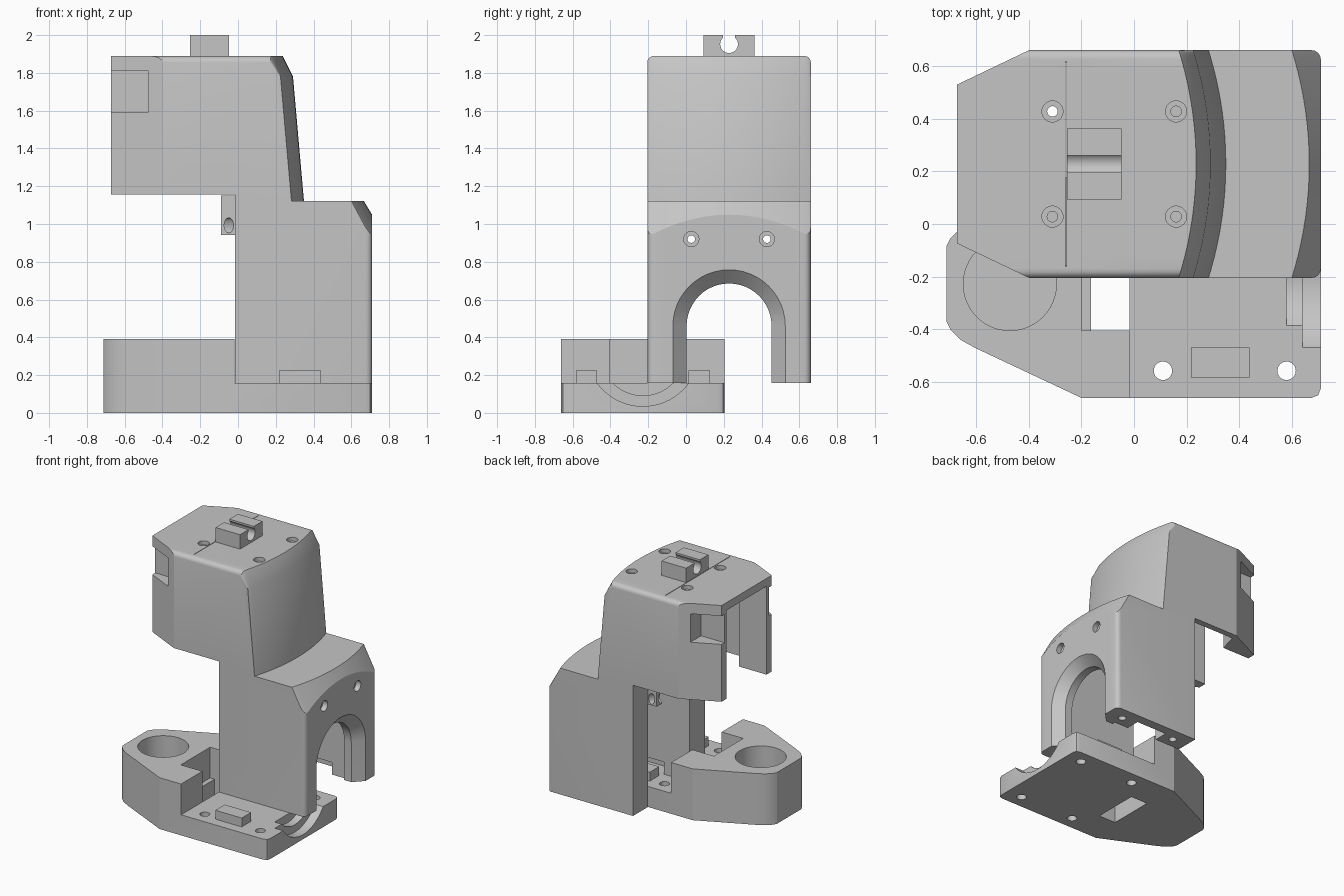
import bpy, bmesh, math
from math import sin, cos, pi, sqrt

cube = bpy.data.objects.get("Cube")
if cube:
    bpy.data.objects.remove(cube, do_unlink=True)

grey = bpy.data.materials.new("plain grey")
grey.use_nodes = True
grey.diffuse_color = (0.56, 0.56, 0.56, 1)
grey.node_tree.nodes["Principled BSDF"].inputs["Base Color"].default_value = (0.56, 0.56, 0.56, 1)


def loft(name, rings):
    """Closed solid through rings with equal point counts."""
    bm = bmesh.new()
    loops = [[bm.verts.new(p) for p in ring] for ring in rings]
    n = len(loops[0])
    for a, b in zip(loops, loops[1:]):
        for i in range(n):
            j = (i + 1) % n
            bm.faces.new((a[i], a[j], b[j], b[i]))
    bm.faces.new(loops[0])
    bm.faces.new(loops[-1])
    bmesh.ops.recalc_face_normals(bm, faces=bm.faces)
    mesh = bpy.data.meshes.new(name)
    bm.to_mesh(mesh)
    bm.free()
    mesh.materials.append(grey)
    obj = bpy.data.objects.new(name, mesh)
    bpy.context.collection.objects.link(obj)
    return obj


def ring(points, axis, level):
    place = {"x": lambda u, v: (level, u, v),
             "y": lambda u, v: (u, level, v),
             "z": lambda u, v: (u, v, level)}[axis]
    return [place(u, v) for u, v in points]


def prism(points, axis, lo, hi, name="cutter"):
    return loft(name, [ring(points, axis, lo), ring(points, axis, hi)])


def box(x0, x1, y0, y1, z0, z1, name="cutter"):
    return prism([(x0, y0), (x1, y0), (x1, y1), (x0, y1)], "z", z0, z1, name)


def circle(u, v, r, s=1.0, n=32):
    return [(u + r * cos(2 * pi * i / n), v + s * r * sin(2 * pi * i / n)) for i in range(n)]


def arch(r):
    arc = [(r * cos(pi * i / 24), 0.46 + r * sin(pi * i / 24)) for i in range(25)]
    return [(r, 0.1)] + arc + [(-r, 0.1)]


def apply_boolean(obj, other):
    mod = obj.modifiers.new("boolean", "BOOLEAN")
    mod.operation = "DIFFERENCE"
    mod.solver = "EXACT"
    mod.object = other
    bpy.context.view_layer.objects.active = obj
    bpy.ops.object.modifier_apply(modifier=mod.name)
    bpy.data.objects.remove(other, do_unlink=True)


def finish(obj, y):
    obj.location.y = y
    bpy.ops.object.select_all(action="DESELECT")
    obj.select_set(True)
    bpy.context.view_layer.objects.active = obj
    bpy.ops.object.shade_smooth_by_angle(angle=math.radians(24))


BODY_Y, BASE_Y, HALF, SPLIT = 0.228, -0.228, 0.433, 0.157

# Body: side profile lofted across the width with a bowed front and rounded sides
def body_ring(y):
    bow = sqrt(1.45 ** 2 - y * y) - sqrt(1.45 ** 2 - HALF ** 2)
    r = 0.035
    d = max(0, r - (HALF - abs(y)))
    e = r - sqrt(r * r - d * d)
    return ring([(-0.672, 1.155), (-0.672, 1.89 - e), (0.17 + bow, 1.89 - e),
                 (0.225 + bow, 1.78), (0.283 + bow, 1.122), (0.60 + bow, 1.122),
                 (0.71 - e, 0.93 + 1.8 * bow + 1.5 * e), (0.71 - e, SPLIT),
                 (-0.015, SPLIT), (-0.015, 1.155)], "y", y)

edge = [HALF - 0.035 * (1 - sin(pi / 8 * k)) for k in range(5)]
stations = [-y for y in reversed(edge)] + [edge[0] * i / 8 for i in range(-7, 8)] + edge
body = loft("body_shell", [body_ring(y) for y in stations])

cuts = []
for s in (-1, 1):
    # Tapered nose and recessed side windows
    cuts.append(prism([(-0.3, s * 0.48), (-0.8, s * 0.241), (-0.8, s * 0.6), (-0.3, s * 0.6)],
                      "z", 1.1, 2))
    cuts.append(box(-0.8, -0.475, *sorted((s * 0.268, s * 0.6)), 1.593, 1.81))
    # Locating pocket and screw holes under each leg
    cuts.append(box(0.2, 0.46, *sorted((s * 0.235, s * 0.36)), 0.1, 0.25))
    for x in (0.11, 0.58):
        cuts.append(prism(circle(x, s * 0.33, 0.028), "z", 0.1, 0.4))
    # Countersunk screw holes in roof and front
    for x in (-0.31, 0.16):
        cuts.append(prism(circle(x, s * 0.2, 0.04), "z", 1.86, 2))
        cuts.append(prism(circle(x, s * 0.2, 0.02), "z", 1.7, 1.95))
    cuts.append(prism(circle(s * 0.2, 0.92, 0.04), "x", 0.67, 0.8))
    cuts.append(prism(circle(s * 0.2, 0.92, 0.02), "x", 0.5, 0.75))
# Head cavity, open at the nose and below, with thick nose walls
cuts.append(prism([(-0.75, -0.24), (-0.44, -0.24), (-0.40, -0.385), (0.08, -0.385),
                   (0.08, 0.385), (-0.40, 0.385), (-0.44, 0.24), (-0.75, 0.24)], "z", 1.14, 1.83))
# Column cavity, cable arch with flared rim, roof seam
cuts.append(box(-0.1, 0.58, -0.25, 0.25, 0.1, 1.05))
cuts.append(prism(arch(0.225), "x", 0.5, 0.8))
cuts.append(loft("cutter", [ring(arch(0.225), "x", 0.64), ring(arch(0.308), "x", 0.72)]))
cuts.append(box(-0.261, -0.257, -0.39, 0.39, 1.8, 2))
for c in cuts:
    apply_boolean(body, c)
finish(body, BODY_Y)

# Small lugs with a slanted cross hole at the rear of the column
for side, s in (("left", 1), ("right", -1)):
    lug = box(-0.09, 0.02, *sorted((s * 0.19, s * 0.255)), 0.943, 1.15, "rear_lug_" + side)
    apply_boolean(lug, loft("cutter", [ring(circle(-0.03, 0.993, 0.025, 1.6), "y", s * 0.28),
                                       ring(circle(-0.11, 0.993, 0.025, 1.6), "y", s * 0.17)]))
    finish(lug, BODY_Y)

# Roof clip with a round channel and an open slot
clip = box(-0.255, -0.048, -0.135, 0.135, 1.88, 2.0, "roof_clip")
apply_boolean(clip, prism(circle(0, 1.952, 0.047), "x", -1, 1))
apply_boolean(clip, box(-1, 1, -0.032, 0.032, 1.96, 2.1))
finish(clip, BODY_Y)

# Base: thick tail and thin front plate
half = [(-0.712, 0.145), (-0.697, 0.175), (-0.66, 0.212), (-0.60, 0.245), (-0.2, HALF),
        (0.675, HALF), (0.70, 0.423), (0.71, 0.398)]
outline = half + [(x, -y) for x, y in reversed(half)]
base = prism(outline, "z", 0, 0.392, "base_tray")
cuts = [box(-0.018, 1, -1, 1, SPLIT, 1),
        prism(circle(-0.472, 0, 0.177, n=48), "z", 0.06, 1),
        box(-0.2, 0.0, -0.177, 0.177, SPLIT, 1),
        box(-0.163, -0.018, -0.177, 0.177, -0.1, 0.3),
        prism(circle(0, 0.335, 0.3, n=64), "x", 0.64, 0.8),
        prism(circle(0, 0.317, 0.225, n=64), "x", 0.58, 0.7)]
for s in (-1, 1):
    for x in (0.11, 0.58):
        cuts.append(prism(circle(x, s * 0.33, 0.035), "z", -0.1, 0.3))
for c in cuts:
    apply_boolean(base, c)
finish(base, BASE_Y)

# Locating blocks on the front plate
for side, s in (("left", 1), ("right", -1)):
    block = box(0.217, 0.44, *sorted((s * 0.242, s * 0.355)), 0.15, 0.225, "locating_block_" + side)
    finish(block, BASE_Y)
